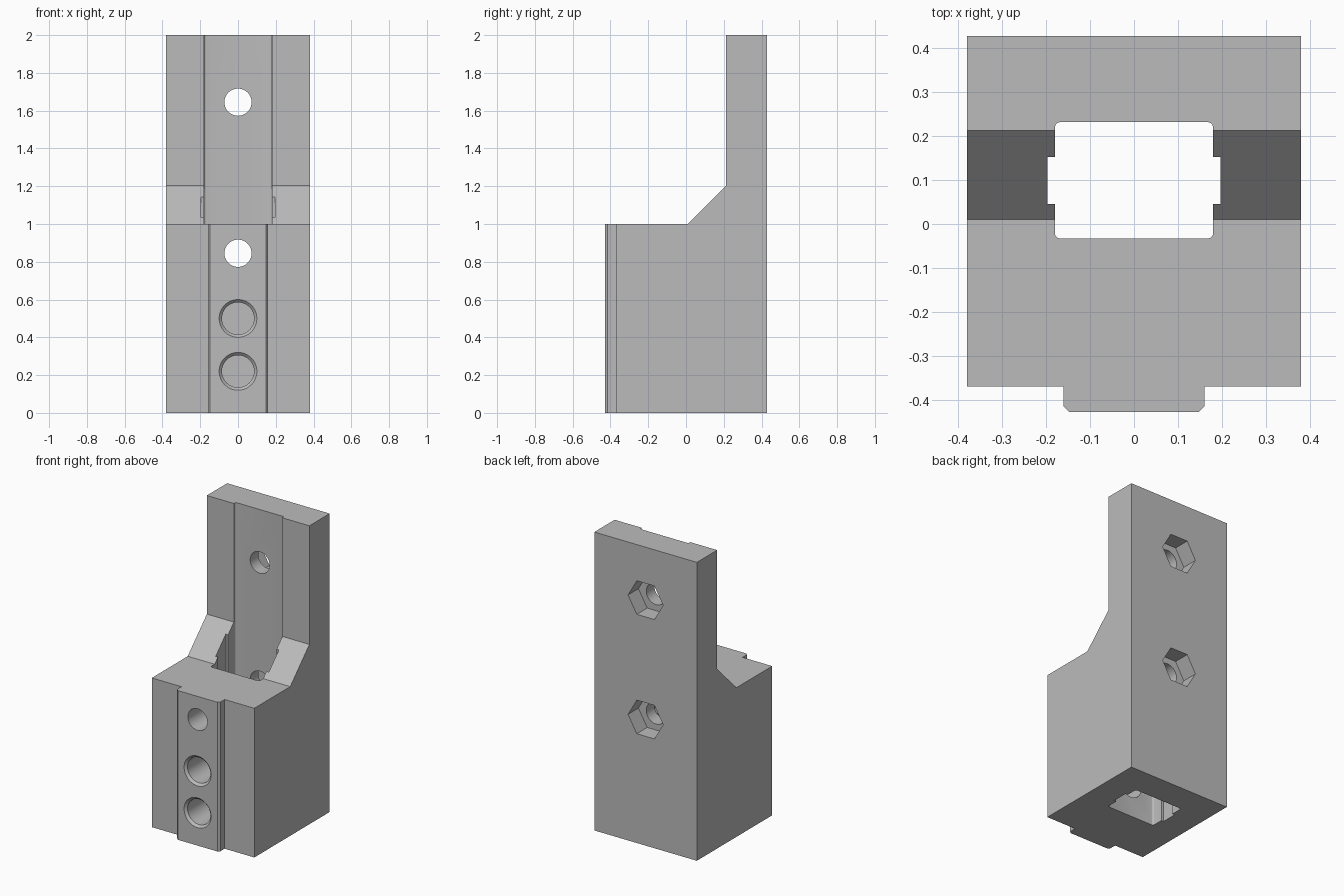
import bpy, bmesh, math
from mathutils import Vector

cube = bpy.data.objects.get("Cube")
if cube:
    bpy.data.objects.remove(cube, do_unlink=True)

grey = bpy.data.materials.new("plain grey")
grey.use_nodes = True
colour = (0.5, 0.5, 0.5, 1)
grey.diffuse_color = colour
grey.node_tree.nodes["Principled BSDF"].inputs["Base Color"].default_value = colour

HALF_X, BACK, RAIL_FRONT, FRONT = 0.38, 0.428, -0.428, -0.37


def loft(name, rings):
    """Closed solid through rings of 3D points, capped at both ends."""
    bm = bmesh.new()
    loops = [[bm.verts.new(p) for p in ring] for ring in rings]
    n = len(loops[0])
    for a, b in zip(loops, loops[1:]):
        for i in range(n):
            j = (i + 1) % n
            bm.faces.new((a[i], a[j], b[j], b[i]))
    bm.faces.new(loops[0][::-1])
    bm.faces.new(loops[-1])
    bmesh.ops.recalc_face_normals(bm, faces=bm.faces)
    mesh = bpy.data.meshes.new(name)
    bm.to_mesh(mesh)
    bm.free()
    mesh.materials.append(grey)
    obj = bpy.data.objects.new(name, mesh)
    bpy.context.collection.objects.link(obj)
    return obj


def plan_prism(name, points, low, high):
    return loft(name, [[Vector((x, y, z)) for x, y in points] for z in (low, high)])


def bore(name, z, stations, sides=64):
    """Round or six-sided tool along y; stations are (y, radius)."""
    angles = [2 * math.pi * i / sides for i in range(sides)]
    return loft(name, [[Vector((r * math.cos(a), y, z + r * math.sin(a))) for a in angles]
                       for y, r in stations])


def combine(target, tool, operation):
    mod = target.modifiers.new(tool.name, 'BOOLEAN')
    mod.operation, mod.solver, mod.object = operation, 'EXACT', tool
    bpy.context.view_layer.objects.active = target
    bpy.ops.object.modifier_apply(modifier=mod.name)
    bpy.data.objects.remove(tool, do_unlink=True)


# Main block with sloped shoulder and tall back plate
side = [(FRONT, 0), (BACK, 0), (BACK, 2), (0.213, 2), (0.213, 1.205), (0.01, 1), (FRONT, 1)]
body = loft("mount_body", [[Vector((x, y, z)) for y, z in side] for x in (-HALF_X, HALF_X)])

# Chamfered front rail
half_rail = [(0.16, -0.3), (0.16, -0.415), (0.147, RAIL_FRONT)]
rail = half_rail + [(-x, y) for x, y in reversed(half_rail)]
combine(body, plan_prism("front_rail", rail, 0, 1), 'UNION')

# Vertical channel with rounded corners and a side groove each way
R = 0.012


def corner(cx, cy, start):
    steps = [math.radians(start + 90 * i / 4) for i in range(5)]
    return [(cx + R * math.cos(a), cy + R * math.sin(a)) for a in steps]


half = corner(0.18 - R, -0.033 + R, -90)
half += [(0.18, 0.045), (0.197, 0.045), (0.197, 0.152), (0.18, 0.152)]
half += corner(0.18 - R, 0.232 - R, 0)
channel = half + [(-x, y) for x, y in reversed(half)]
combine(body, plan_prism("channel", channel, -0.1, 2.1), 'DIFFERENCE')

# Bolt holes with six-sided nut pockets in the back
for z in (0.845, 1.645):
    combine(body, bore("bolt_hole", z, [(-0.6, 0.072), (0.6, 0.072)]), 'DIFFERENCE')
    combine(body, bore("nut_pocket", z, [(BACK - 0.11, 0.13), (0.6, 0.13)], 6), 'DIFFERENCE')

# Large chamfered holes through the front wall only
for z in (0.22, 0.5):
    stations = [(-0.5, 0.1), (RAIL_FRONT, 0.1), (RAIL_FRONT + 0.015, 0.085), (0.1, 0.085)]
    combine(body, bore("socket_hole", z, stations), 'DIFFERENCE')

# Smooth bores, crisp edges
bpy.ops.object.select_all(action='DESELECT')
body.select_set(True)
bpy.context.view_layer.objects.active = body
bpy.ops.object.shade_smooth_by_angle(angle=math.radians(30))
